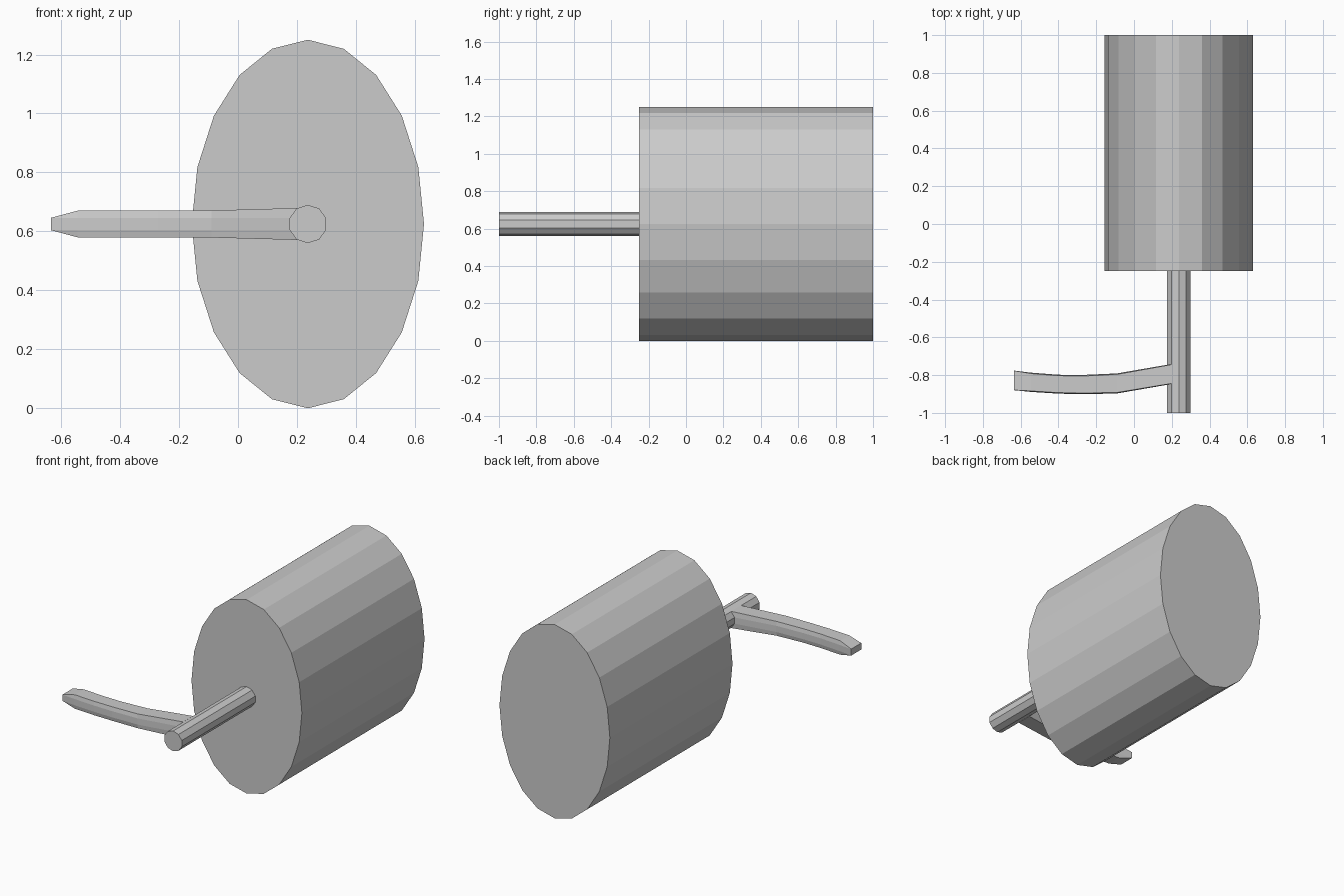
import bpy, bmesh
from math import pi
from mathutils import Matrix, Vector

if "Cube" in bpy.data.objects:
    bpy.data.objects.remove(bpy.data.objects["Cube"])

CX, CZ = 0.237, 0.625   # shared axis of drum and shaft


def make_object(name, bm):
    bmesh.ops.recalc_face_normals(bm, faces=bm.faces)
    mesh = bpy.data.meshes.new(name)
    bm.to_mesh(mesh)
    bm.free()
    obj = bpy.data.objects.new(name, mesh)
    bpy.context.collection.objects.link(obj)
    return obj


def axle_cylinder(name, sides, rx, rz, y0, y1):
    """Elliptic cylinder lying along y, with a vertex at the top."""
    bm = bmesh.new()
    bmesh.ops.create_cone(bm, cap_ends=True, segments=sides,
                          radius1=1, radius2=1, depth=1)
    bm.transform(Matrix.Translation((CX, (y0 + y1) / 2, CZ))
                 @ Matrix.Diagonal((rx, y1 - y0, rz, 1))
                 @ Matrix.Rotation(pi / 2, 4, 'X'))
    return make_object(name, bm)


# Drum and shaft
axle_cylinder("drum", 20, 0.394, 0.625, -0.25, 1.0)
axle_cylinder("shaft", 10, 0.065, 0.065, -1.0, -0.25)

# Curved handle: x, centre y, half height, half width of top, half width of side
stations = [
    (0.20, -0.794, 0.054, 0.050, 0.053),
    (-0.09, -0.844, 0.046, 0.048, 0.053),
    (-0.27, -0.850, 0.045, 0.045, 0.051),
    (-0.40, -0.848, 0.045, 0.045, 0.050),
    (-0.545, -0.838, 0.045, 0.046, 0.051),
    (-0.635, -0.828, 0.021, 0.051, 0.052),
]
bm = bmesh.new()
rings = []
for x, y, hz, top, side in stations:
    mid = 0.020
    outline = [(-side, -mid), (-top, -hz), (top, -hz), (side, -mid),
               (side, mid), (top, hz), (-top, hz), (-side, mid)]
    rings.append([bm.verts.new(Vector((x, y + dy, CZ + dz))) for dy, dz in outline])
for a, b in zip(rings, rings[1:]):
    for i in range(8):
        j = (i + 1) % 8
        bm.faces.new((a[i], a[j], b[j], b[i]))
bm.faces.new(rings[0])
bm.faces.new(rings[-1])
make_object("handle", bm)
